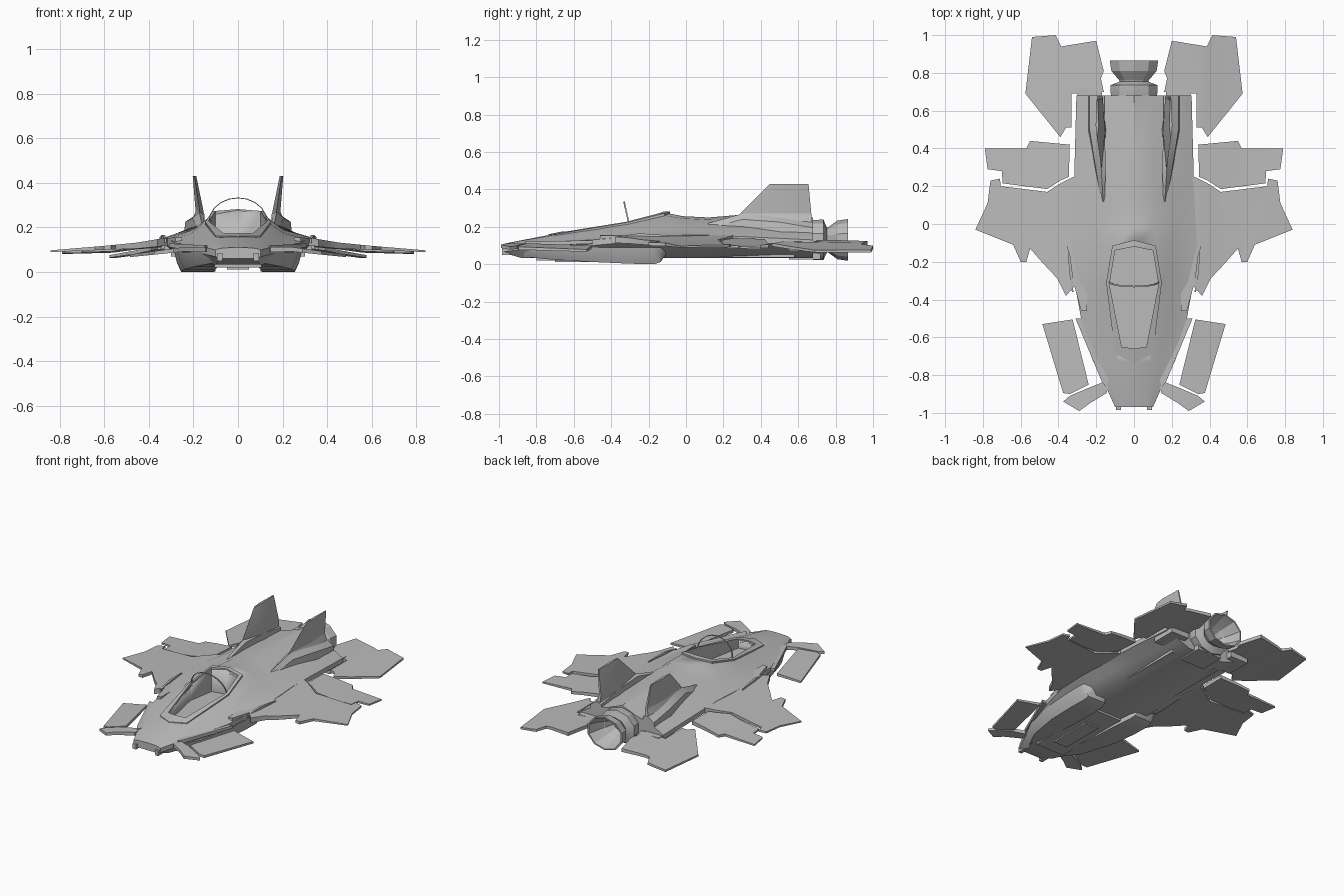
import bpy, bmesh, math

if "Cube" in bpy.data.objects:
    bpy.data.objects.remove(bpy.data.objects["Cube"])

grey = bpy.data.materials.new("hull_grey")
grey.diffuse_color = (0.5, 0.5, 0.5, 1)
grey.use_nodes = True
grey.node_tree.nodes["Principled BSDF"].inputs["Base Color"].default_value = grey.diffuse_color


def finish(name, bm, mirror=False, angle=35):
    bmesh.ops.recalc_face_normals(bm, faces=bm.faces)
    me = bpy.data.meshes.new(name)
    bm.to_mesh(me)
    bm.free()
    me.materials.append(grey)
    ob = bpy.data.objects.new(name, me)
    bpy.context.collection.objects.link(ob)
    bpy.ops.object.select_all(action='DESELECT')
    ob.select_set(True)
    bpy.context.view_layer.objects.active = ob
    bpy.ops.object.shade_smooth_by_angle(angle=math.radians(angle))
    if mirror:
        ob.modifiers.new("mirror", 'MIRROR').use_mirror_merge = False
    return ob


def loft(name, rings, mirror=False, angle=35):
    """Closed rings of equal length, joined and capped."""
    bm = bmesh.new()
    rows = [[bm.verts.new(p) for p in r] for r in rings]
    n = len(rows[0])
    for a, b in zip(rows, rows[1:]):
        for i in range(n):
            j = (i + 1) % n
            bm.faces.new((a[i], a[j], b[j], b[i]))
    bm.faces.new(rows[0])
    bm.faces.new(rows[-1])
    return finish(name, bm, mirror, angle)


def interp(table, x):
    if x <= table[0][0]:
        return table[0][1]
    for (x0, z0), (x1, z1) in zip(table, table[1:]):
        if x <= x1:
            return z0 + (z1 - z0) * (x - x0) / (x1 - x0)
    return table[-1][1]


def plate(name, outline, top, thick, slope=0.0):
    """Flat outline creased along x by the top table, with a thickness table."""
    bm = bmesh.new()
    bm.faces.new([bm.verts.new((x, y, 0)) for x, y in outline])
    for x, _ in top[1:-1]:
        bmesh.ops.bisect_plane(bm, geom=bm.verts[:] + bm.edges[:] + bm.faces[:],
                               plane_co=(x, 0, 0), plane_no=(1, 0, 0))
    for v in bm.verts:
        v.co.z = interp(top, v.co.x) + slope * v.co.y
    ext = bmesh.ops.extrude_face_region(bm, geom=bm.faces[:], use_keep_orig=True)
    for v in ext["geom"]:
        if isinstance(v, bmesh.types.BMVert):
            v.co.z -= interp(thick, v.co.x)
    return finish(name, bm, True, 25)


def box(name, x, y, z, mirror=False):
    rings = [[(x[0], v, z[0]), (x[1], v, z[0]), (x[1], v, z[1]), (x[0], v, z[1])] for v in y]
    return loft(name, rings, mirror)


# Fuselage stations: y, spine z, shoulder x z, flank x z, edge x z, keel half width
stations = [
    (-.97, .11, .06, .108, .085, .105, .10, .098, .08),
    (-.88, .128, .08, .126, .11, .118, .14, .108, .10),
    (-.73, .157, .09, .152, .15, .13, .20, .118, .16),
    (-.50, .188, .125, .183, .18, .155, .28, .13, .20),
    (-.31, .225, .145, .215, .21, .172, .315, .147, .20),
    (-.12, .277, .11, .262, .20, .19, .33, .152, .20),
    (-.02, .257, .11, .245, .20, .192, .33, .155, .20),
    (.12, .25, .11, .238, .20, .197, .32, .155, .18),
    (.30, .265, .10, .235, .21, .20, .315, .148, .16),
    (.68, .25, .10, .21, .22, .18, .305, .13, .13),
]


def hull_ring(y, spine, sx, sz, fx, fz, ex, ez, keel):
    base = .033 if y > -.9 else .06
    half = [(0, spine), (sx, sz), (fx, fz), (ex, ez), (ex, ez - .03),
            ((ex + keel) / 2, (base + ez - .03) / 2), (keel, base), (0, base)]
    return [(x, y, z) for x, z in half] + [(-x, y, z) for x, z in half[-2:0:-1]]


fuselage = loft("fuselage", [hull_ring(*s) for s in stations])

# Cockpit opening cut into the hull
inner = [(0, -.66), (.065, -.65), (.13, -.32), (.10, -.14), (0, -.12)]
outer = [(0, -.735), (.10, -.69), (.147, -.31), (.115, -.115), (0, -.085)]
rim_z = [(-.735, .158), (-.5, .193), (-.31, .229), (-.13, .275), (-.08, .279)]
full = inner + [(-x, y) for x, y in inner[-2:0:-1]]
cutter = loft("cockpit_cutter", [[(x, y, z) for x, y in full] for z in (.11, .5)])
cut = fuselage.modifiers.new("cockpit", 'BOOLEAN')
cut.operation, cut.object, cut.solver = 'DIFFERENCE', cutter, 'EXACT'
bpy.context.view_layer.objects.active = fuselage
bpy.ops.object.modifier_apply(modifier="cockpit")
bpy.data.objects.remove(cutter)

# Raised frame around the cockpit
loft("cockpit_frame", [
    [(x, y, interp(rim_z, y) - .05 * x + dz)
     for (x, y), dz in ((o, -.02), (o, .002), (i, .006), (i, -.02))]
    for o, i in zip(outer, inner)], True)

# Canopy bow
arc = [math.pi * i / 10 for i in range(11)]
loft("canopy_bow", [
    [(r * math.cos(a) * .133, -.31 - .025 * math.sin(a) + dy, .222 + .112 * r * math.sin(a))
     for r, dy in ((1, 0), (1, .008), (.965, .008), (.965, 0))] for a in arc])

# Wings with saw-tooth leading edge
wing_top = [(.2, .158), (.33, .152), (.45, .132), (.6, .117), (.84, .097)]
wing_thick = [(.2, .04), (.33, .035), (.6, .018), (.84, .008)]
plate("wing", [(.25, -.46), (.28, -.46), (.315, -.33), (.36, -.38), (.405, -.29), (.48, -.21),
               (.55, -.13), (.57, -.20), (.60, -.20), (.64, -.11), (.84, -.03), (.775, .11),
               (.76, .23), (.71, .24), (.705, .20), (.46, .17), (.39, .215), (.32, .25),
               (.25, .25)], wing_top, wing_thick)
plate("wing_flap", [(.79, .40), (.57, .40), (.55, .44), (.34, .42), (.345, .25), (.39, .23),
                    (.46, .185), (.695, .215), (.70, .28), (.775, .29)],
      [(.3, .152), (.45, .135), (.57, .115), (.8, .102)], [(.3, .025), (.8, .01)], -.03)
# Small fence on the wing root
loft("wing_fence", [[(x - w, y, .13), (x + w, y, .13), (x + w, y, z), (x - w, y, z)]
                    for x, y, z, w in ((.325, -.36, .15, .004), (.335, -.25, .165, .008),
                                       (.35, -.1, .155, .003))], True)

# Tailplanes, drooping outward
plate("tailplane", [(.54, .99), (.415, 1.0), (.385, .94), (.20, .97), (.16, .81), (.175, .77),
                    (.16, .70), (.33, .69), (.33, .51), (.36, .51), (.39, .46), (.575, .69)],
      [(.15, .142), (.35, .128), (.46, .105), (.58, .085)], [(.15, .024), (.58, .012)], -.015)
box("tailplane_mount", (.17, .30), (.55, .72), (.07, .125), True)

# Foreplanes beside the nose, each with a separate front tip
fore_top = [(.1, .112), (.24, .112), (.34, .098), (.49, .078)]
fore_thick = [(.1, .025), (.49, .012)]
plate("foreplane", [(.485, -.53), (.325, -.505), (.24, -.85), (.34, -.90), (.375, -.895)],
      fore_top, fore_thick)
plate("foreplane_tip", [(.375, -.94), (.29, -.99), (.235, -.95), (.145, -.895), (.12, -.80),
                        (.17, -.84), (.235, -.865), (.34, -.91)], fore_top, fore_thick)
plate("foreplane_root", [(.15, -.86), (.17, -.835), (.31, -.5), (.2, -.5), (.12, -.8)],
      [(.1, .118), (.2, .122), (.31, .128)], fore_thick)


# Tail fins: diamond sections leaning outward
def fin_ring(z, x, w, ys):
    y0, ym, y1 = ys
    return [(x, y0, z), (x + w, ym, z), (x + w * .4, y1, z), (x - w * .4, y1, z), (x - w, ym, z)]


loft("tail_fin", [fin_ring(.17, .19, .045, (.18, .50, .68)),
                  fin_ring(.27, .172, .018, (.29, .50, .67)),
                  fin_ring(.43, .195, .008, (.45, .52, .655))], True, 20)
# Fairing along the fin root
loft("fin_fairing", [[(x - w, y, .15), (x + w, y, .15), (x + w * .8, y, z - .03),
                      (x - w * .2, y, z), (x - w, y, z - .01)]
                     for x, y, w, z in ((.165, .12, .01, .22), (.18, .3, .03, .27),
                                        (.2, .5, .045, .255), (.2, .68, .045, .225))], True, 25)

# Engine collar and open nozzle, turned around y
profile = [(.64, .11), (.68, .125), (.735, .128), (.745, .10), (.755, .075), (.81, .122),
           (.865, .131), (.865, .12), (.80, .10), (.70, .05)]
turn = [2 * math.pi * (i + .5) / 10 for i in range(10)]
loft("engine_nozzle", [[(r * 1.03 * math.cos(a), y, .13 + r * .85 * math.sin(a)) for a in turn]
                       for y, r in profile], False, 25)

# Intake trunks under the hull
loft("intake_trunk", [
    [(a, y, .09), (b + .03, y, .09), (b + .02, y, (.09 + z) / 2), (b, y, z), (a, y, z)]
    for y, a, b, z in ((-.87, .07, .11, .04), (-.72, .09, .19, .025), (-.5, .10, .24, .012),
                       (-.3, .10, .255, .003), (-.17, .11, .255, 0), (-.135, .12, .25, .012),
                       (-.11, .14, .23, .05))], True)
# Belly panel, nose prongs and rear underside rails
box("belly_panel", (-.105, .105), (-.80, -.25), (.02, .05))
box("belly_hatch", (-.05, .05), (-.7, -.4), (.012, .05))
box("nose_prong", (.07, .095), (-.985, -.85), (.05, .085), True)
box("rear_rail", (.15, .18), (.10, .58), (.035, .08), True)
box("engine_mount", (-.09, .09), (.55, .72), (.025, .06))
